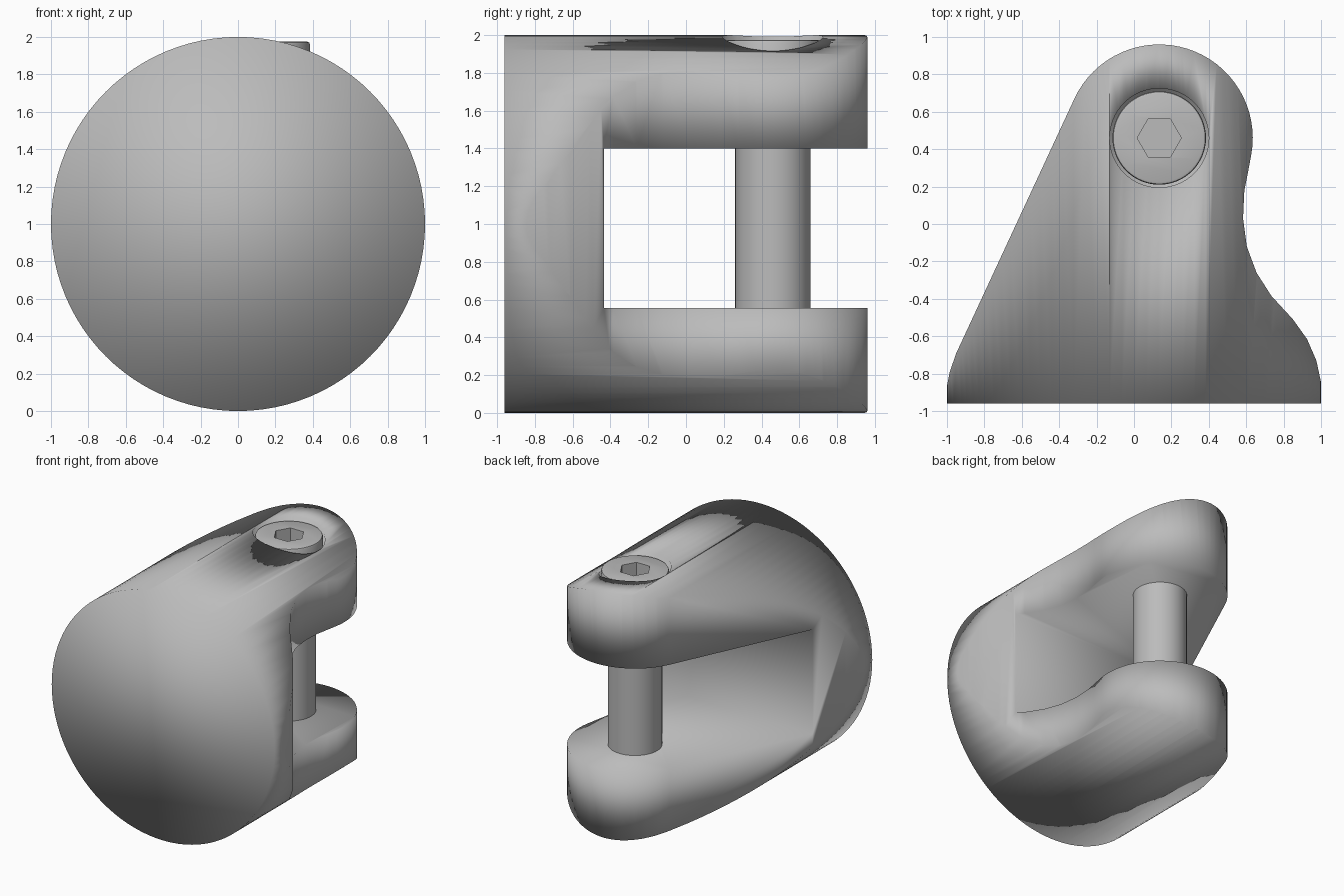
import bpy, bmesh, math
from mathutils import Matrix

if "Cube" in bpy.data.objects:
    bpy.data.objects.remove(bpy.data.objects["Cube"])

steel = bpy.data.materials.new("steel grey")
steel.diffuse_color = (0.5, 0.5, 0.5, 1)
steel.use_nodes = True
steel.node_tree.nodes["Principled BSDF"].inputs["Base Color"].default_value = steel.diffuse_color

PIN_X, PIN_Y = 0.135, 0.46


def make_object(name, bm):
    bmesh.ops.recalc_face_normals(bm, faces=bm.faces)
    mesh = bpy.data.meshes.new(name)
    bm.to_mesh(mesh)
    bm.free()
    mesh.materials.append(steel)
    obj = bpy.data.objects.new(name, mesh)
    bpy.context.collection.objects.link(obj)
    return obj


def prism(name, outline, z0, z1):
    bm = bmesh.new()
    face = bm.faces.new([bm.verts.new((x, y, z0)) for x, y in outline])
    top = bmesh.ops.extrude_face_region(bm, geom=[face])["geom"]
    verts = [g for g in top if isinstance(g, bmesh.types.BMVert)]
    bmesh.ops.translate(bm, verts=verts, vec=(0, 0, z1 - z0))
    return make_object(name, bm)


def ring(radius, sides, start=0.0):
    return [(PIN_X + radius * math.cos(start + math.tau * i / sides),
             PIN_Y + radius * math.sin(start + math.tau * i / sides)) for i in range(sides)]


def boolean(obj, tool, operation):
    mod = obj.modifiers.new(operation.lower(), 'BOOLEAN')
    mod.operation = operation
    mod.solver = 'EXACT'
    mod.object = tool
    bpy.context.view_layer.objects.active = obj
    bpy.ops.object.modifier_apply(modifier=mod.name)
    bpy.data.objects.remove(tool)


def select_only(obj):
    bpy.ops.object.select_all(action='DESELECT')
    obj.select_set(True)
    bpy.context.view_layer.objects.active = obj


# Plan outline: wide base, tapered left side, round nose, waisted right side
left = [(-1.02, -0.96), (-1.003, -0.88), (-0.985, -0.79), (-0.95, -0.69)]
nose = []
for i in range(33):
    a = math.radians(155 - i * 165 / 32)
    nose.append((PIN_X + 0.5 * math.cos(a), PIN_Y + 0.5 * math.sin(a)))
waist = [(0.61, 0.28), (0.59, 0.18), (0.583, 0.03), (0.603, -0.12), (0.655, -0.26),
         (0.735, -0.385), (0.85, -0.51), (0.925, -0.615), (0.975, -0.73),
         (1.003, -0.86), (1.02, -0.96)]
body = prism("clevis_body", left + nose + waist, -0.1, 2.1)

# Round the body to a cylinder running front to back
bm = bmesh.new()
bmesh.ops.create_cone(bm, cap_ends=True, segments=96, radius1=1, radius2=1, depth=3,
                      matrix=Matrix.Translation((0, 0, 1)) @ Matrix.Rotation(math.pi / 2, 4, 'X'))
boolean(body, make_object("round_cutter", bm), 'INTERSECT')

# Slot between the two jaws
slot = [(-1.5, -0.435), (1.5, -0.435), (1.5, 1.5), (-1.5, 1.5)]
boolean(body, prism("slot_cutter", slot, 0.555, 1.4), 'DIFFERENCE')

# Counterbore for the bolt head
boolean(body, prism("bore_cutter", ring(0.265, 64), 1.75, 2.3), 'DIFFERENCE')
select_only(body)
bpy.ops.object.shade_smooth()

# Pin through the slot
pin = prism("pin", ring(0.2, 48), 0.4, 1.6)

# Bolt head with chamfered rim and hexagonal socket
head = prism("bolt_head", ring(0.25, 64), 1.74, 1.975)
bm = bmesh.new()
bm.from_mesh(head.data)
rim = [e for e in bm.edges if all(v.co.z > 1.9 for v in e.verts)]
bmesh.ops.bevel(bm, geom=rim, offset=0.015, segments=2, profile=0.5, affect='EDGES')
bm.to_mesh(head.data)
bm.free()
boolean(head, prism("socket_cutter", ring(0.118, 6), 1.86, 2.2), 'DIFFERENCE')

for part in (pin, head):
    select_only(part)
    bpy.ops.object.shade_smooth_by_angle(angle=math.radians(40))
